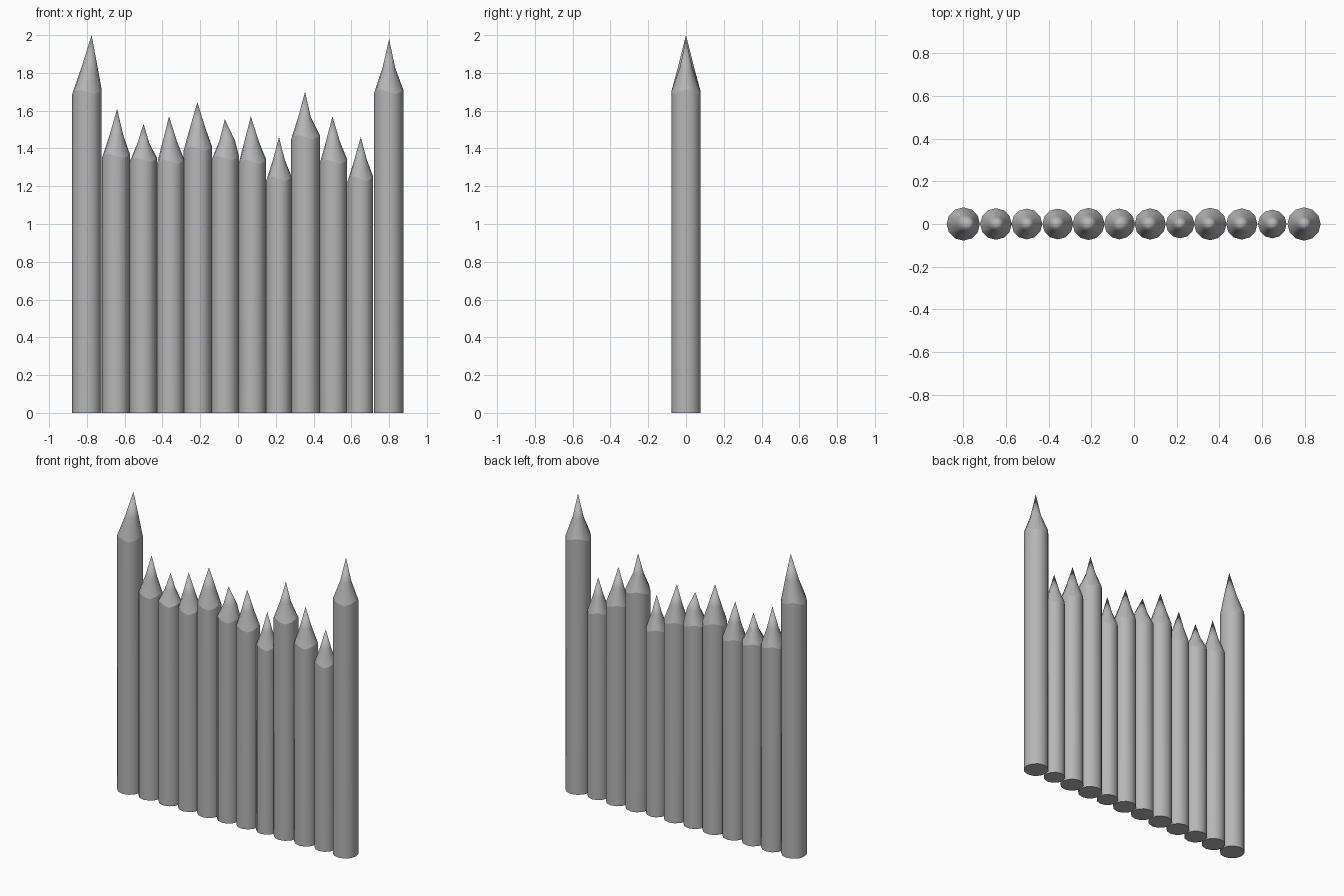
import bpy, bmesh, math

cube = bpy.data.objects.get("Cube")
if cube:
    bpy.data.objects.remove(cube, do_unlink=True)

SIDES = 12

grey = bpy.data.materials.new("plain_grey")
grey.use_nodes = True
colour = (0.47, 0.47, 0.47, 1)
grey.diffuse_color = colour
grey.node_tree.nodes["Principled BSDF"].inputs["Base Color"].default_value = colour


def make_post(name, x, radius, shoulder, tip_x, tip_z, mid_shift, mid_scale):
    """Round stake with a roughly hewn point."""
    bm = bmesh.new()

    def ring(cx, z, r, wave=0):
        verts = []
        for i in range(SIDES):
            a = math.tau * i / SIDES
            dz = wave * math.cos(i * math.pi / 2)
            verts.append(bm.verts.new((cx + r * math.cos(a), r * math.sin(a), z + dz)))
        return verts

    rise = tip_z - shoulder
    rings = [ring(x, 0, radius),
             ring(x, shoulder, radius, 0.012),
             ring((x + tip_x) / 2 + mid_shift, shoulder + rise * 0.45, radius * mid_scale)]
    tip = bm.verts.new((tip_x, 0, tip_z))
    bm.faces.new(rings[0][::-1])
    for i in range(SIDES):
        j = (i + 1) % SIDES
        for low, high in zip(rings, rings[1:]):
            bm.faces.new((low[i], low[j], high[j], high[i]))
        bm.faces.new((rings[2][i], rings[2][j], tip))

    # Smooth sides, with crisp edges at the foot and the cut shoulder
    for face in bm.faces:
        face.smooth = True
    for loop in rings[:2]:
        for i in range(SIDES):
            bm.edges.get((loop[i - 1], loop[i])).smooth = False

    mesh = bpy.data.meshes.new(name)
    bm.to_mesh(mesh)
    bm.free()
    mesh.materials.append(grey)
    bpy.context.collection.objects.link(bpy.data.objects.new(name, mesh))


# x, radius, shoulder height, tip x, tip height, mid shift, mid scale
posts = [
    (-0.80, 0.078, 1.70, -0.775, 2.00, 0.002, 0.53),
    (-0.647, 0.074, 1.36, -0.64, 1.61, 0, 0.48),
    (-0.502, 0.072, 1.34, -0.50, 1.53, 0, 0.45),
    (-0.357, 0.072, 1.33, -0.365, 1.57, 0, 0.52),
    (-0.213, 0.075, 1.40, -0.215, 1.645, 0, 0.54),
    (-0.068, 0.072, 1.35, -0.07, 1.555, 0.012, 0.57),
    (0.076, 0.073, 1.33, 0.068, 1.57, 0, 0.52),
    (0.216, 0.067, 1.24, 0.217, 1.46, 0, 0.47),
    (0.357, 0.076, 1.46, 0.355, 1.70, -0.004, 0.43),
    (0.505, 0.073, 1.33, 0.50, 1.57, 0, 0.50),
    (0.648, 0.067, 1.24, 0.65, 1.46, 0, 0.50),
    (0.797, 0.078, 1.70, 0.80, 1.98, 0, 0.43),
]
for number, data in enumerate(posts, 1):
    end = number in (1, len(posts))
    make_post(f"{'end_post' if end else 'stake'}_{number}", *data)
